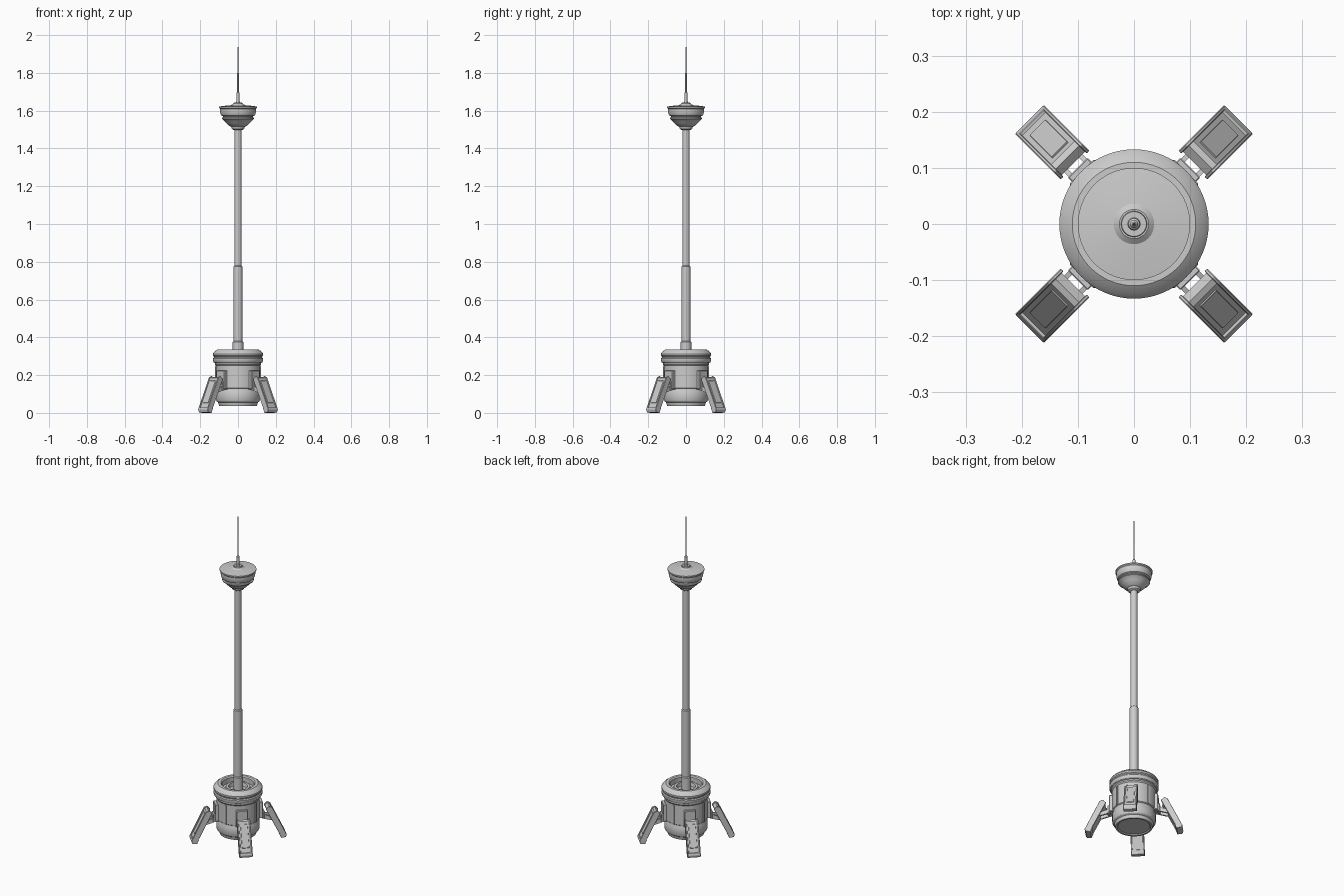
import bpy, bmesh, math
from mathutils import Matrix


def finish(bm, name, angle=30):
    bmesh.ops.recalc_face_normals(bm, faces=bm.faces)
    me = bpy.data.meshes.new(name)
    bm.to_mesh(me)
    bm.free()
    ob = bpy.data.objects.new(name, me)
    bpy.context.collection.objects.link(ob)
    bpy.ops.object.select_all(action='DESELECT')
    ob.select_set(True)
    bpy.context.view_layer.objects.active = ob
    bpy.ops.object.shade_smooth_by_angle(angle=math.radians(angle))
    return ob


def lathe(name, pts, n=64):
    """Spin an (r, z) profile round the z axis."""
    bm = bmesh.new()
    rings = []
    for r, z in pts:
        if r == 0:
            rings.append([bm.verts.new((0, 0, z))] * n)
        else:
            rings.append([bm.verts.new((r * math.cos(2 * math.pi * i / n),
                                        r * math.sin(2 * math.pi * i / n), z)) for i in range(n)])
    for a, b in zip(rings, rings[1:]):
        for i in range(n):
            j = (i + 1) % n
            vs = list(dict.fromkeys((a[i], a[j], b[j], b[i])))
            bm.faces.new(vs)
    return finish(bm, name)


def prism(name, prof, y0, y1, angle, bevel=0.0):
    """Extrude an (r, z) profile sideways from y0 to y1, then turn it round z."""
    bm = bmesh.new()
    a = [bm.verts.new((r, y0, z)) for r, z in prof]
    b = [bm.verts.new((r, y1, z)) for r, z in prof]
    n = len(prof)
    bm.faces.new(a)
    bm.faces.new(b[::-1])
    for i in range(n):
        j = (i + 1) % n
        bm.faces.new((a[i], a[j], b[j], b[i]))
    if bevel:
        bmesh.ops.bevel(bm, geom=bm.edges[:], offset=bevel, segments=1, affect='EDGES')
    bmesh.ops.rotate(bm, verts=bm.verts, matrix=Matrix.Rotation(angle, 3, 'Z'))
    return finish(bm, name)


def rect(r0, r1, z0, z1):
    return [(r0, z0), (r1, z0), (r1, z1), (r0, z1)]


# Base drum with a hollow, stepped top
lathe("base_drum", [
    (0, 0.042), (0.085, 0.042), (0.09, 0.037), (0.1, 0.037), (0.105, 0.055), (0.113, 0.06),
    (0.117, 0.068), (0.117, 0.112), (0.113, 0.12), (0.113, 0.128), (0.118, 0.132),
    (0.118, 0.25), (0.123, 0.257), (0.123, 0.265), (0.129, 0.268), (0.133, 0.275),
    (0.133, 0.288), (0.128, 0.293), (0.128, 0.298), (0.133, 0.303), (0.133, 0.313),
    (0.126, 0.323), (0.11, 0.335), (0.094, 0.335), (0.088, 0.328), (0.088, 0.298),
    (0.07, 0.298), (0.065, 0.315), (0.052, 0.315), (0.048, 0.295), (0, 0.295)])

# Mast in three steps
lathe("mast", [
    (0, 0.29), (0.028, 0.29), (0.028, 0.375), (0.0235, 0.38), (0.0235, 0.775),
    (0.0185, 0.78), (0.0185, 1.51), (0, 1.51)], 24)

# Observation pod
lathe("pod", [
    (0, 1.498), (0.024, 1.498), (0.032, 1.503), (0.036, 1.515), (0.048, 1.52),
    (0.066, 1.538), (0.08, 1.553), (0.086, 1.556), (0.086, 1.562), (0.079, 1.564),
    (0.079, 1.57), (0.088, 1.574), (0.093, 1.583), (0.095, 1.598), (0.095, 1.61),
    (0.1, 1.615), (0.1, 1.622), (0.06, 1.627), (0.036, 1.629), (0.026, 1.637),
    (0.023, 1.637), (0.022, 1.643), (0, 1.643)])

# Antenna
lathe("antenna", [
    (0, 1.64), (0.012, 1.64), (0.01, 1.65), (0.0075, 1.652), (0.0075, 1.695),
    (0.004, 1.7), (0.004, 1.8), (0.0022, 1.802), (0.002, 1.935),
    (0.0008, 1.937), (0.0006, 2.0), (0, 2.0)], 16)

# Four splayed legs, with brackets and struts on the drum
rail = [(0.148, 0.178), (0.166, 0.195), (0.183, 0.188), (0.264, 0.018), (0.258, 0.005),
        (0.236, 0.0)]
core = [(0.153, 0.176), (0.168, 0.189), (0.179, 0.184), (0.257, 0.019), (0.25, 0.006),
        (0.238, 0.004)]
plate = [(0.178, 0.165), (0.188, 0.171), (0.244, 0.054), (0.236, 0.046)]
strut = [(0.115, 0.125), (0.18, 0.105), (0.188, 0.125), (0.115, 0.15)]
for k in range(4):
    a = math.pi / 4 + k * math.pi / 2
    for s in (-1, 1):
        y0, y1 = sorted((s * 0.029, s * 0.036))
        prism("leg_rail", rail, y0, y1, a, 0.0015)
        y0, y1 = sorted((s * 0.014, s * 0.023))
        prism("leg_strut", strut, y0, y1, a)
    prism("leg_core", core, -0.03, 0.03, a)
    prism("leg_plate", plate, -0.02, 0.02, a, 0.001)
    prism("leg_foot", [(0.232, 0.0), (0.258, 0.003), (0.264, 0.018), (0.258, 0.03), (0.222, 0.025)],
          -0.036, 0.036, a, 0.0015)
    prism("leg_bracket", rect(0.105, 0.132, 0.125, 0.225), -0.032, 0.032, a, 0.003)
    prism("leg_hinge", rect(0.128, 0.142, 0.12, 0.165), -0.025, 0.025, a, 0.002)
    # Upright rib between each pair of legs
    prism("drum_rib", rect(0.112, 0.122, 0.132, 0.245), -0.005, 0.005, k * math.pi / 2)
